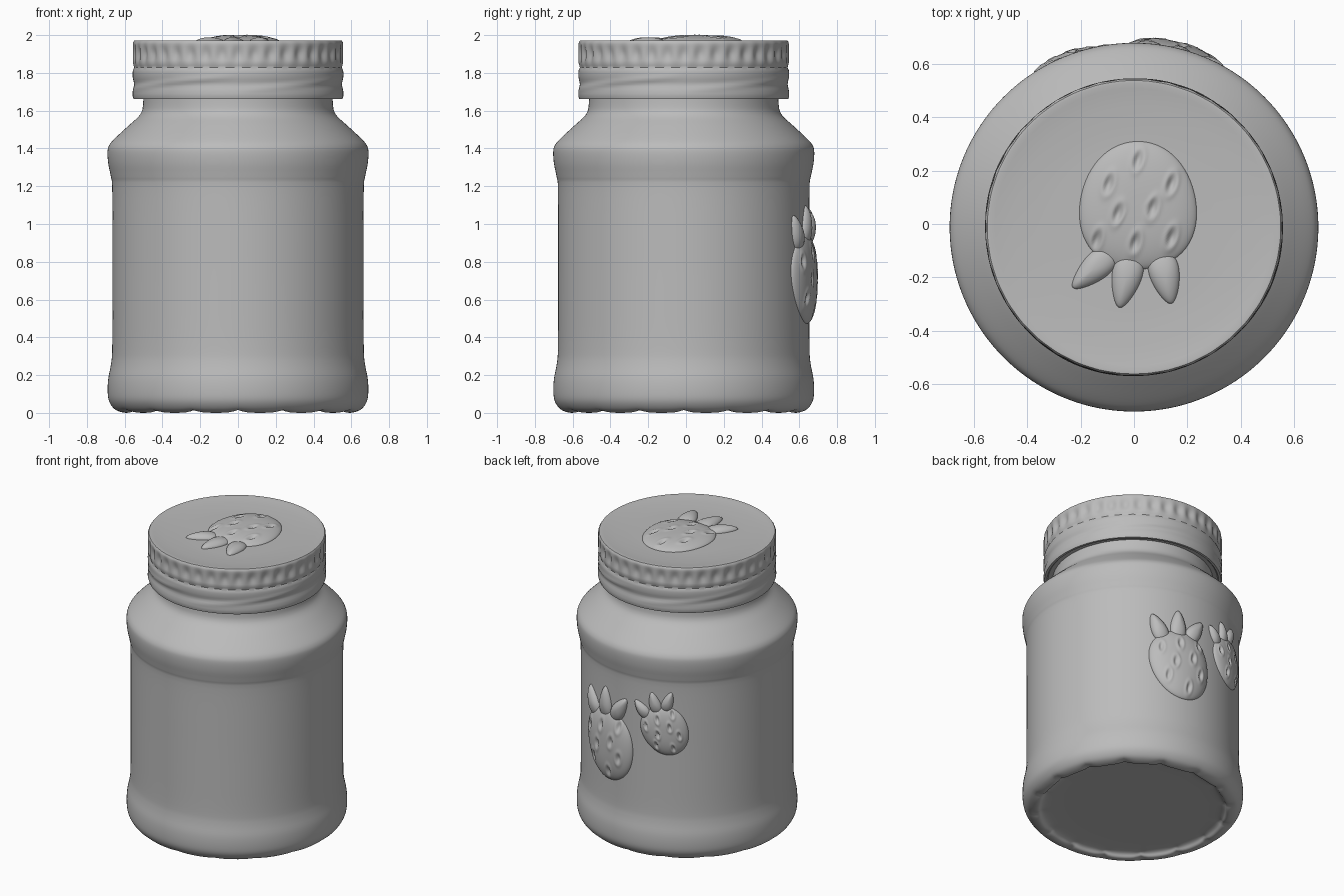
import bpy, bmesh, math
from math import sin, cos, pi, exp, atan2
from mathutils import Vector

cube = bpy.data.objects.get("Cube")
if cube:
    bpy.data.objects.remove(cube)

CENTRE_Y = -0.012
grey = bpy.data.materials.new("plain_grey")
grey.use_nodes = True
grey.diffuse_color = (0.5, 0.5, 0.5, 1)
grey.node_tree.nodes["Principled BSDF"].inputs["Base Color"].default_value = (0.5, 0.5, 0.5, 1)


def finish(name, bm, angle=40):
    bmesh.ops.recalc_face_normals(bm, faces=bm.faces)
    mesh = bpy.data.meshes.new(name)
    bm.to_mesh(mesh)
    bm.free()
    mesh.materials.append(grey)
    obj = bpy.data.objects.new(name, mesh)
    bpy.context.collection.objects.link(obj)
    bpy.ops.object.select_all(action='DESELECT')
    obj.select_set(True)
    bpy.context.view_layer.objects.active = obj
    bpy.ops.object.shade_smooth_by_angle(angle=math.radians(angle))
    return obj


def rounded(points, steps=4):
    """Smooth curve through the profile points."""
    pts = [Vector(p) for p in points]
    pts = [pts[0]] + pts + [pts[-1]]
    out = []
    for a, b, c, d in zip(pts, pts[1:], pts[2:], pts[3:]):
        for i in range(steps):
            t = i / steps
            out.append(0.5 * (2 * b + (c - a) * t + (2 * a - 5 * b + 4 * c - d) * t ** 2
                              + (3 * b - a - 3 * c + d) * t ** 3))
    return out + [pts[-1]]


def lathe(name, profile, segments, shape):
    """Spin a profile round the upright axis, with shape() adding surface detail."""
    bm = bmesh.new()
    rings = []
    for r, z in profile:
        ring = []
        for i in range(segments):
            a = 2 * pi * i / segments
            rr, zz = shape(a, r, z)
            ring.append(bm.verts.new((rr * cos(a), rr * sin(a) + CENTRE_Y, zz)))
        rings.append(ring)
    for low, high in zip(rings, rings[1:]):
        for i in range(segments):
            j = (i + 1) % segments
            bm.faces.new((low[i], low[j], high[j], high[i]))
    bm.faces.new(rings[0])
    bm.faces.new(rings[-1])
    return finish(name, bm)


def bump(x, width):
    return exp(-(x / width) ** 2)


# Jar body with a scalloped foot
def foot_scallops(a, r, z):
    wave = abs(sin(8 * a))
    return r, z + 0.016 * (1 - wave) ** 2 * bump(r - 0.6, 0.04) * (z < 0.05)


jar_profile = [(0.3, 0.035), (0.5, 0.033), (0.565, 0.025), (0.59, 0.003), (0.62, 0.003),
               (0.655, 0.02), (0.682, 0.06), (0.69, 0.11), (0.687, 0.18), (0.672, 0.26),
               (0.666, 0.34), (0.665, 0.6), (0.665, 0.9), (0.666, 1.19), (0.673, 1.25),
               (0.687, 1.32), (0.691, 1.38), (0.683, 1.415), (0.655, 1.45), (0.58, 1.52),
               (0.53, 1.565), (0.51, 1.595), (0.503, 1.63), (0.5, 1.69)]
lathe("jar_body", rounded(jar_profile), 160, foot_scallops)


# Screw lid with gripping grooves and slanting thread ridges
def lid_detail(a, r, z):
    if r < 0.535:
        return r, z
    groove = 0.5 + 0.5 * cos(40 * a)
    r -= 0.014 * groove * bump(z - 1.9, 0.04)
    turn = (a * 4 / (2 * pi)) % 1
    r += 0.008 * sin(pi * turn) * bump(z - 1.71 - 0.07 * turn, 0.014)
    return r, z


lid_side = [(0.558, 1.665 + 0.0125 * i) for i in range(1, 24)]
lid_side = [(r - 0.008 * bump(z - 1.74, 0.025) - 0.008 * bump(z - 1.83, 0.012), z)
            for r, z in lid_side]
lid_profile = ([(0.48, 1.675), (0.53, 1.67), (0.538, 1.661), (0.553, 1.661)] + lid_side
               + [(0.556, 1.963), (0.55, 1.971), (0.54, 1.972), (0.52, 1.968), (0.45, 1.964),
                  (0.38, 1.958), (0.3, 1.957), (0.1, 1.957)])
lathe("screw_lid", lid_profile, 320, lid_detail)


# Raised fruit: a domed patch of polar rings laid on a surface by place(u, v, height)
def relief(name, outline, height, place, rings=20, spokes=72):
    bm = bmesh.new()
    centre = outline(0) * 0.5 + outline(pi) * 0.5
    middle = bm.verts.new(place(centre.x, centre.y, height(0, centre)))
    last = None
    for k in range(1, rings + 1):
        s = sin(0.5 * pi * k / rings)
        ring = []
        for i in range(spokes):
            p = centre.lerp(outline(2 * pi * i / spokes), s)
            ring.append(bm.verts.new(place(p.x, p.y, height(s, p))))
        for i in range(spokes):
            j = (i + 1) % spokes
            if last:
                bm.faces.new((last[i], ring[i], ring[j], last[j]))
            else:
                bm.faces.new((middle, ring[i], ring[j]))
        last = ring
    return finish(name, bm, 60)


SEEDS = [(0.0, -0.17), (0.11, -0.08), (-0.125, -0.08), (0.075, 0.03), (-0.055, 0.01),
         (0.155, 0.13), (0.01, 0.14), (-0.125, 0.12)]
LEAVES = [((0.09, 0.17), (0.245, 0.31), 0.05), ((0.02, 0.17), (0.07, 0.385), 0.055),
          ((-0.08, 0.17), (-0.125, 0.37), 0.055)]


def strawberry(name, place, thick):
    def berry_outline(a):
        v = 0.24 * sin(a)
        return Vector((0.228 * cos(a) * (1 + 0.1 * sin(a) - 0.04 * cos(2 * a)), v))

    def berry_height(s, p):
        h = thick * (1 - s ** 2.6) ** 0.6 - 0.012 * (s > 0.999)
        for x, y in SEEDS:
            along, across = p.y - y, p.x - x - 0.25 * (p.y - y)
            d = math.hypot(across / 0.017, along / 0.034)
            h += 0.004 * bump(d - 1.3, 0.5) - 0.012 * bump(d, 0.8)
        return h

    relief(name + "_fruit", berry_outline, berry_height, place, 40, 144)

    # Pointed leaves
    for n, (base, tip, width) in enumerate(LEAVES):
        base, tip = Vector(base), Vector(tip)
        axis = (tip - base) / 2
        side = Vector((-axis.y, axis.x)).normalized() * width

        def leaf_outline(a):
            return base + axis + axis * cos(a) + side * sin(a) * (1 - 0.35 * cos(a))

        def leaf_height(s, p):
            return thick * 0.75 * (1 - s ** 2) ** 0.6 - 0.012 * (s > 0.999)

        relief(f"{name}_leaf_{n + 1}", leaf_outline, leaf_height, place, 8, 32)


def on_lid(u, v, h):
    return (0.015 - u, 0.07 - v, 1.957 + h)


def on_jar(azimuth, z, tilt, sx, sy):
    def place(u, v, h):
        u, v = u * sx, v * sy
        x, y = u * cos(tilt) - v * sin(tilt), u * sin(tilt) + v * cos(tilt)
        a, r = math.radians(azimuth) + x / 0.665, 0.664 + h
        return (r * cos(a), r * sin(a) + CENTRE_Y, z + y)
    return place


strawberry("lid_strawberry", on_lid, 0.042)
strawberry("large_strawberry", on_jar(77, 0.71, 0.22, 0.93, 1.0), 0.05)
strawberry("small_strawberry", on_jar(113, 0.89, 0.5, 0.68, 0.7), 0.04)
